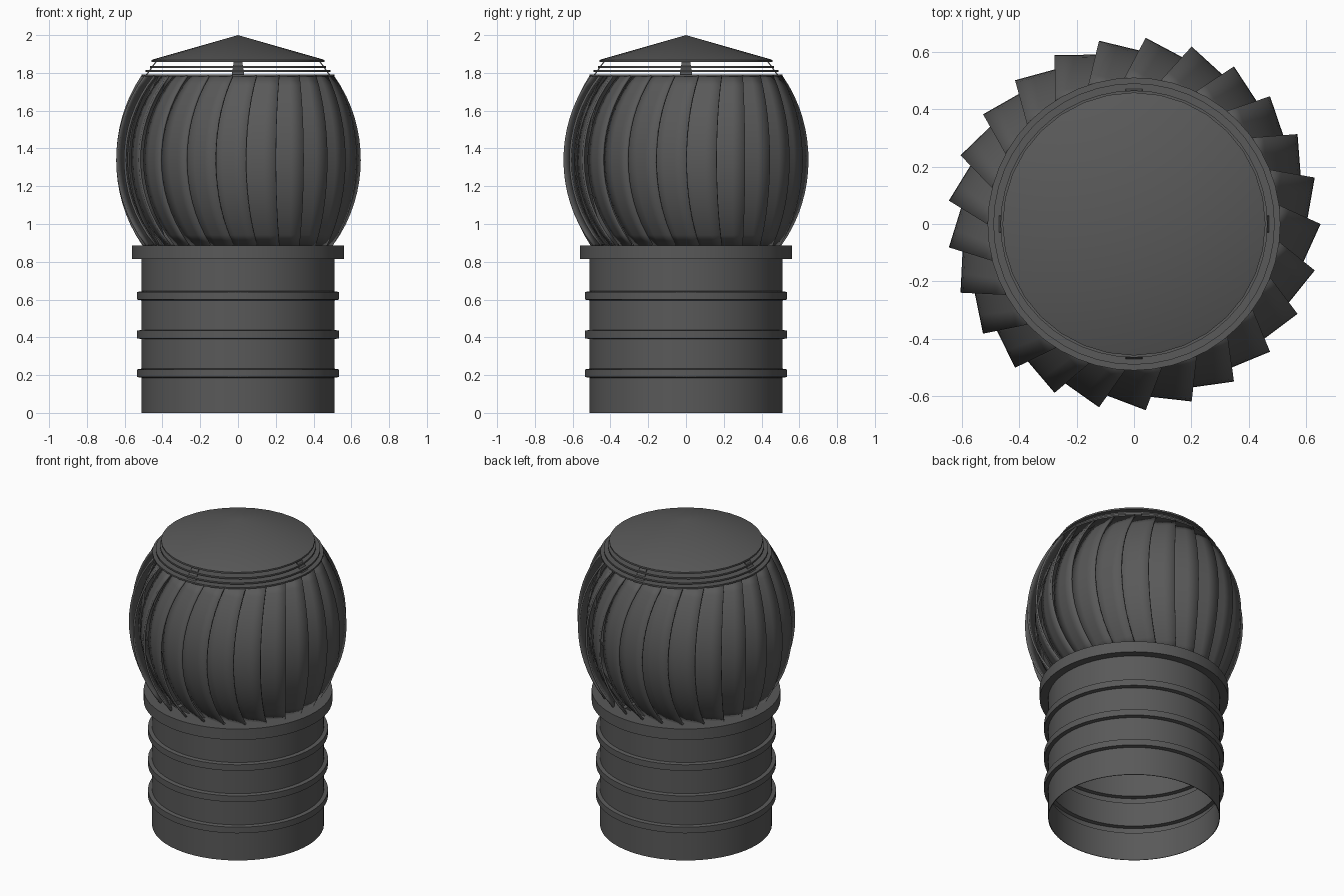
import bpy, bmesh, math
from math import sin, cos, pi, radians, sqrt

if "Cube" in bpy.data.objects:
    bpy.data.objects.remove(bpy.data.objects["Cube"])

# Dark grey painted metal for all parts
metal = bpy.data.materials.new("dark_metal")
metal.diffuse_color = (0.1, 0.1, 0.1, 1)
metal.use_nodes = True
metal.node_tree.nodes["Principled BSDF"].inputs["Base Color"].default_value = metal.diffuse_color


def finish(name, bm, angle=30):
    bmesh.ops.recalc_face_normals(bm, faces=bm.faces)
    me = bpy.data.meshes.new(name)
    bm.to_mesh(me)
    bm.free()
    me.materials.append(metal)
    ob = bpy.data.objects.new(name, me)
    bpy.context.collection.objects.link(ob)
    bpy.ops.object.select_all(action='DESELECT')
    ob.select_set(True)
    bpy.context.view_layer.objects.active = ob
    bpy.ops.object.shade_smooth_by_angle(angle=radians(angle))
    return ob


def lathe(name, profile, segs=48):
    """Revolve a closed (radius, z) loop around z; radius 0 becomes a pole."""
    bm = bmesh.new()
    rings = []
    for r, z in profile:
        if r == 0:
            rings.append([bm.verts.new((0, 0, z))] * segs)
        else:
            rings.append([bm.verts.new((r * cos(2 * pi * i / segs), r * sin(2 * pi * i / segs), z))
                          for i in range(segs)])
    for k, a in enumerate(rings):
        b = rings[(k + 1) % len(rings)]
        if a[0] is a[1] and b[0] is b[1]:
            continue
        for i in range(segs):
            j = (i + 1) % segs
            bm.faces.new(list(dict.fromkeys((a[i], a[j], b[j], b[i]))))
    return finish(name, bm)


# Ribbed duct: thin wall following three ribs, open at the bottom
wall = [(0.512, 0)]
for z in (0.21, 0.415, 0.62):
    wall += [(0.512, z - 0.024), (0.536, z - 0.02), (0.536, z + 0.02), (0.512, z + 0.024)]
wall.append((0.512, 0.83))
lathe("ribbed_duct", wall + [(r - 0.004, z) for r, z in reversed(wall)], 64)

# Collar on top of the duct
lathe("collar", [(0.505, 0.815), (0.562, 0.815), (0.562, 0.887), (0.45, 0.887),
                 (0.45, 0.875), (0.505, 0.875)], 64)

# Overlapping turbine blades: arched free edge in a slanted plane, swept back under the neighbour
COUNT, ROWS, COLS, R = 25, 16, 3, 0.713
slant = radians(24.4)
bm = bmesh.new()
for n in range(COUNT):
    a = 2 * pi * n / COUNT
    grid = []
    for i in range(ROWS + 1):
        h = -0.455 + 0.905 * i / ROWS
        sag = R - sqrt(R * R - h * h)
        ex, ey = 0.65 - sag * cos(slant), sag * sin(slant)
        width = 0.2 * math.hypot(ex, ey) / 0.65
        row = []
        for j in range(COLS + 1):
            s = width * j / COLS
            x, y = ex - s * sin(slant), ey - s * cos(slant)
            row.append(bm.verts.new((x * cos(a) - y * sin(a), x * sin(a) + y * cos(a), 1.34 + h)))
        grid.append(row)
    for p, q in zip(grid, grid[1:]):
        for j in range(COLS):
            bm.faces.new((p[j], q[j], q[j + 1], p[j + 1]))
blades = finish("turbine_blades", bm, 40)
# Make every blade face outwards before thickening inwards
for poly in blades.data.polygons:
    if poly.normal.x * poly.center.x + poly.normal.y * poly.center.y < 0:
        poly.flip()
mod = blades.modifiers.new("thickness", 'SOLIDIFY')
mod.thickness = 0.012
mod.offset = -1

# Stacked vent rings under the cap
for k, (r, z) in enumerate(((0.51, 1.787), (0.49, 1.809), (0.465, 1.831))):
    lathe(f"vent_ring_{k + 1}", [(r - 0.07, z - 0.005), (r, z - 0.005),
                                 (r, z + 0.005), (r - 0.07, z + 0.005)])

# Four leaning struts holding the cap, tucked inside the ring edges
for k in range(4):
    a = k * pi / 2
    bm = bmesh.new()
    ends = []
    for r, z, w in ((0.488, 1.787, 0.033), (0.434, 1.862, 0.022)):
        ends.append([bm.verts.new(((r + d) * cos(a) - t * sin(a), (r + d) * sin(a) + t * cos(a), z))
                     for d, t in ((-0.006, -w), (0.002, -w), (0.002, w), (-0.006, w))])
    lo, hi = ends
    bm.faces.new(lo)
    bm.faces.new(hi)
    for i in range(4):
        j = (i + 1) % 4
        bm.faces.new((lo[i], lo[j], hi[j], hi[i]))
    finish(f"cap_strut_{k + 1}", bm)

# Shallow conical cap with a small rim
lathe("cap", [(0, 2.0), (0.447, 1.872), (0.458, 1.868), (0.458, 1.857), (0.44, 1.857), (0, 1.862)], 32)
